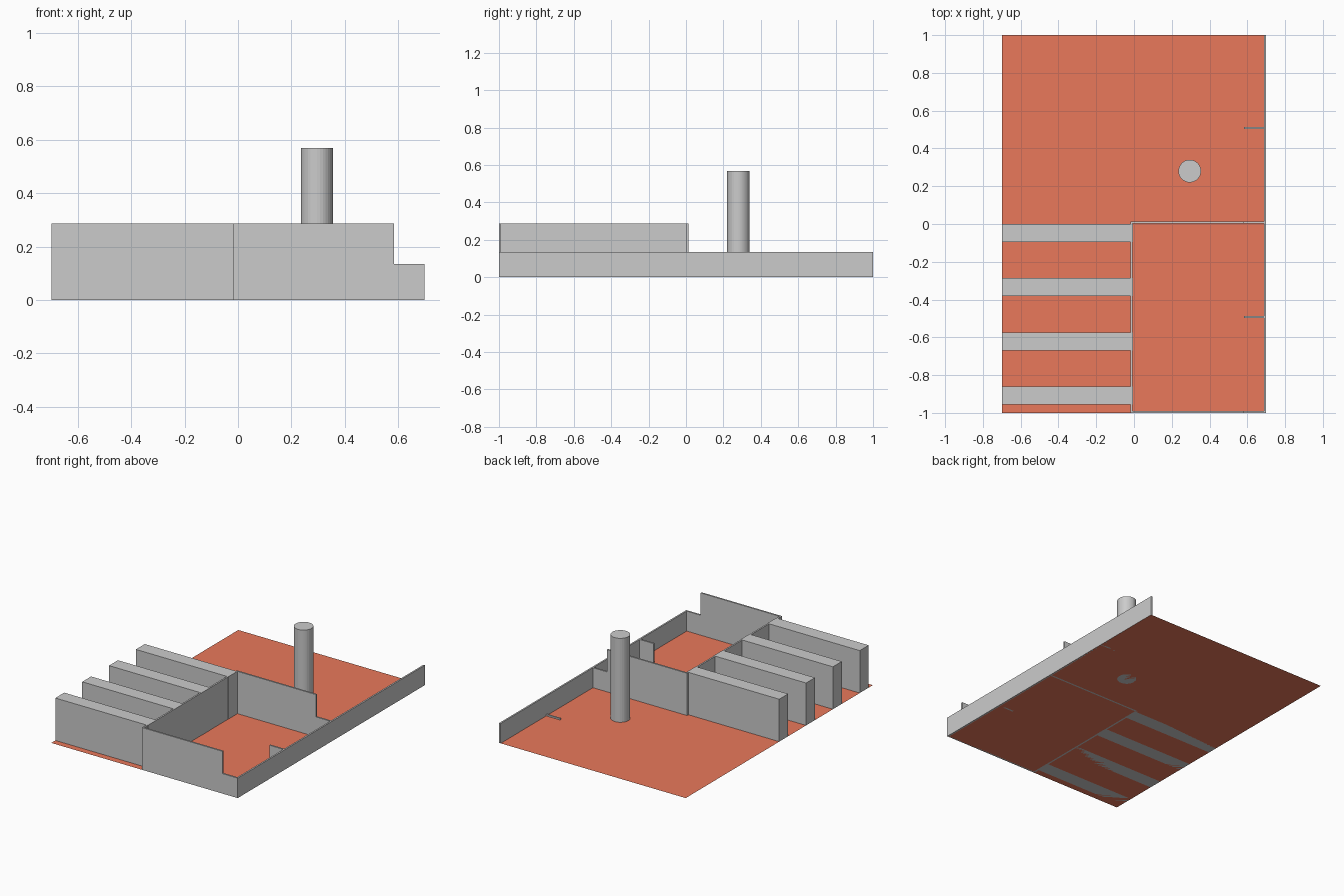
import bpy, bmesh

if "Cube" in bpy.data.objects:
    bpy.data.objects.remove(bpy.data.objects["Cube"])


def material(name, rgb):
    m = bpy.data.materials.new(name)
    m.diffuse_color = (*rgb, 1)
    m.use_nodes = True
    m.node_tree.nodes["Principled BSDF"].inputs["Base Color"].default_value = m.diffuse_color
    return m


def finish(name, bm, mat=None):
    bmesh.ops.recalc_face_normals(bm, faces=bm.faces)
    me = bpy.data.meshes.new(name)
    bm.to_mesh(me)
    bm.free()
    ob = bpy.data.objects.new(name, me)
    bpy.context.collection.objects.link(ob)
    if mat:
        me.materials.append(mat)
    return ob


def slab(name, profile, y0, y1, mat=None):
    """Extrude an (x, z) profile along y."""
    bm = bmesh.new()
    face = bm.faces.new([bm.verts.new((x, y0, z)) for x, z in profile])
    ext = bmesh.ops.extrude_face_region(bm, geom=[face])
    verts = [g for g in ext["geom"] if isinstance(g, bmesh.types.BMVert)]
    bmesh.ops.translate(bm, verts=verts, vec=(0, y1 - y0, 0))
    return finish(name, bm, mat)


def box(name, x0, x1, y0, y1, h, mat=None):
    return slab(name, [(x0, 0), (x1, 0), (x1, h), (x0, h)], y0, y1, mat)


W, T = 0.698, 0.011          # half width, wall thickness
HIGH, LOW = 0.286, 0.135     # wall heights
STEP = 0.583                 # where the tall walls drop down
INNER = -0.018               # left face of the dividing wall

terracotta = material("terracotta", (0.82, 0.19, 0.105))
dark_grey = material("dark_grey", (0.56, 0.56, 0.56))

# floor sheet
bm = bmesh.new()
bm.faces.new([bm.verts.new(p) for p in
              [(-W, -1, 0), (W, -1, 0), (W, 1, 0), (-W, 1, 0)]])
floor = finish("floor", bm, terracotta)
if floor.data.polygons[0].normal.z < 0:
    floor.data.flip_normals()

# long low outer wall and tall dividing wall
box("side_wall", W - T, W, -1, 1, LOW)
box("dividing_wall", INNER, INNER + T, -1 + T, 0.003, HIGH)

# stepped cross walls
stepped = [(INNER, 0), (W - T, 0), (W - T, LOW), (STEP, LOW), (STEP, HIGH), (INNER, HIGH)]
slab("front_wall", stepped, -1, -1 + T)
slab("middle_wall", stepped, 0.003, 0.003 + T)

# short stubs off the outer wall: one full height, one a low sill
box("front_stub", STEP, W - T, -0.497, -0.486, LOW)
box("back_sill", STEP, W - T, 0.503, 0.514, 0.01)

# shelving rows, ending just through the dividing wall
for i in range(4):
    y = -0.287 * i
    box(f"shelf_row_{i + 1}", -W, INNER + T + 0.001, y - 0.095, y, HIGH + 0.001, dark_grey)

# round column
bm = bmesh.new()
bmesh.ops.create_cone(bm, cap_ends=True, segments=32, radius1=0.06, radius2=0.06, depth=0.568)
bmesh.ops.translate(bm, verts=bm.verts, vec=(0.295, 0.28, 0.284))
finish("column", bm)
